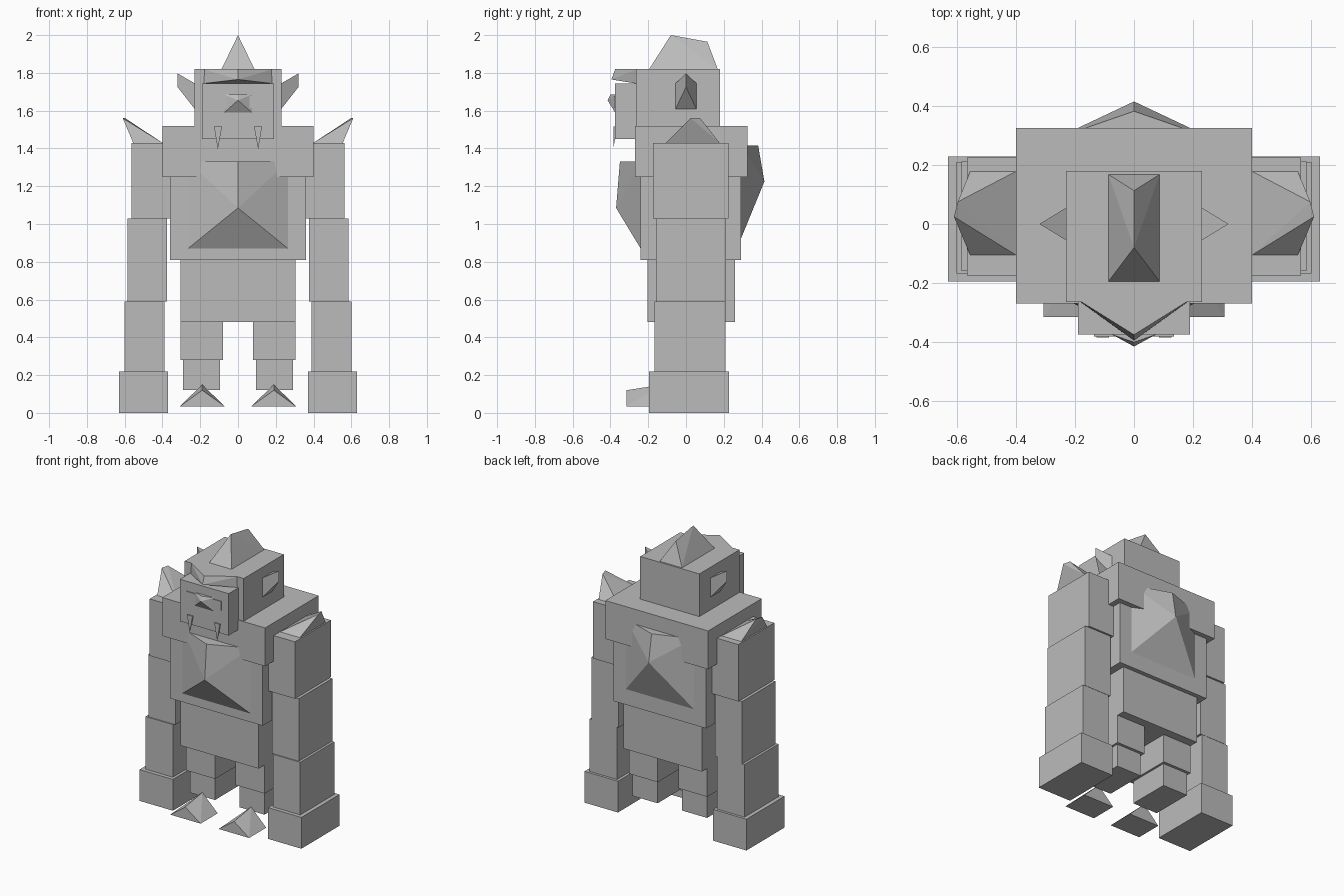
import bpy, bmesh, math
from mathutils import Vector

if "Cube" in bpy.data.objects:
    bpy.data.objects.remove(bpy.data.objects["Cube"])

stone = bpy.data.materials.new("stone_grey")
stone.diffuse_color = (0.5, 0.5, 0.5, 1)
stone.use_nodes = True
stone.node_tree.nodes["Principled BSDF"].inputs["Base Color"].default_value = stone.diffuse_color


def hull(name, points):
    """Flat-faced convex solid around the given corner points."""
    bm = bmesh.new()
    for p in points:
        bm.verts.new(Vector(p))
    bmesh.ops.convex_hull(bm, input=bm.verts[:])
    bmesh.ops.dissolve_limit(bm, angle_limit=math.radians(1),
                             verts=bm.verts[:], edges=bm.edges[:])
    bmesh.ops.recalc_face_normals(bm, faces=bm.faces[:])
    me = bpy.data.meshes.new(name)
    bm.to_mesh(me)
    bm.free()
    me.materials.append(stone)
    ob = bpy.data.objects.new(name, me)
    bpy.context.collection.objects.link(ob)
    return ob


def corners(x, y, z):
    return [(a, b, c) for a in sorted(set(x)) for b in sorted(set(y)) for c in sorted(set(z))]


def pair(name, points):
    """Left and right copies mirrored across x = 0."""
    for side, s in (("right", 1), ("left", -1)):
        hull(f"{side}_{name}", [(s * x, y, z) for x, y, z in points])


# Body, head and face blocks: name, x half-width, y range, z range
for name, w, y, z in [
    ("pelvis", 0.305, (-0.205, 0.26), (0.48, 0.81)),
    ("torso", 0.36, (-0.24, 0.29), (0.81, 1.25)),
    ("shoulder_block", 0.40, (-0.27, 0.325), (1.25, 1.52)),
    ("head", 0.23, (-0.265, 0.18), (1.52, 1.82)),
    ("muzzle", 0.19, (-0.375, -0.265), (1.45, 1.745)),
    ("eye_plate", 0.135, (-0.381, -0.375), (1.613, 1.677)),
]:
    hull(name, corners((-w, w), y, z))

# Limb blocks, mirrored: name, x range, y range, z range
for name, x, y, z in [
    ("upper_arm", (0.36, 0.565), (-0.175, 0.225), (1.03, 1.43)),
    ("forearm", (0.375, 0.585), (-0.16, 0.212), (0.59, 1.03)),
    ("wrist", (0.39, 0.602), (-0.168, 0.21), (0.22, 0.59)),
    ("fist", (0.37, 0.63), (-0.195, 0.228), (0.0, 0.22)),
    ("thigh", (0.08, 0.305), (-0.14, 0.20), (0.28, 0.48)),
    ("shin", (0.095, 0.29), (-0.12, 0.18), (0.12, 0.28)),
]:
    pair(name, corners(x, y, z))

# Ridged plates on chest, back and nose: flat base with a raised centre keel
for name, w, base_y, z, top_y, peak in [
    ("chest_plate", 0.265, -0.24, (0.87, 1.33), -0.35, (-0.37, 1.085)),
    ("back_plate", 0.265, 0.29, (0.92, 1.415), 0.382, (0.415, 1.225)),
    ("nose", 0.073, -0.375, (1.59, 1.685), -0.40, (-0.415, 1.655)),
]:
    hull(name, corners((-w, w), (base_y,), z) + [(0, top_y, z[1]), (0, *peak)])

# Pointed brow
hull("brow", [(-0.187, -0.258, 1.82), (0.187, -0.258, 1.82), (0, -0.375, 1.82),
              (-0.187, -0.26, 1.743), (0.187, -0.26, 1.743), (0, -0.395, 1.765)])

# Crest on the head
hull("crest", corners((-0.087, 0.087), (-0.195, 0.168), (1.82,))
     + [(0, -0.08, 2.0), (0, 0.113, 1.965)])

# Ears, shoulder spikes, toes and fangs
pair("ear", corners((0.23,), (-0.055, 0.055), (1.61, 1.745))
     + [(0.32, 0, 1.725), (0.32, 0, 1.797)])
pair("shoulder_spike", corners((0.40, 0.555), (-0.105, 0.178), (1.43,))
     + [(0.61, 0.025, 1.56), (0.597, 0.075, 1.56)])
pair("toe", corners((0.07, 0.307), (-0.315, -0.125), (0.035,))
     + [(0.19, -0.315, 0.12), (0.19, -0.125, 0.15)])
pair("fang", corners((0.085, 0.127), (-0.384, -0.365), (1.515,))
     + [(0.107, -0.385, 1.395)])
